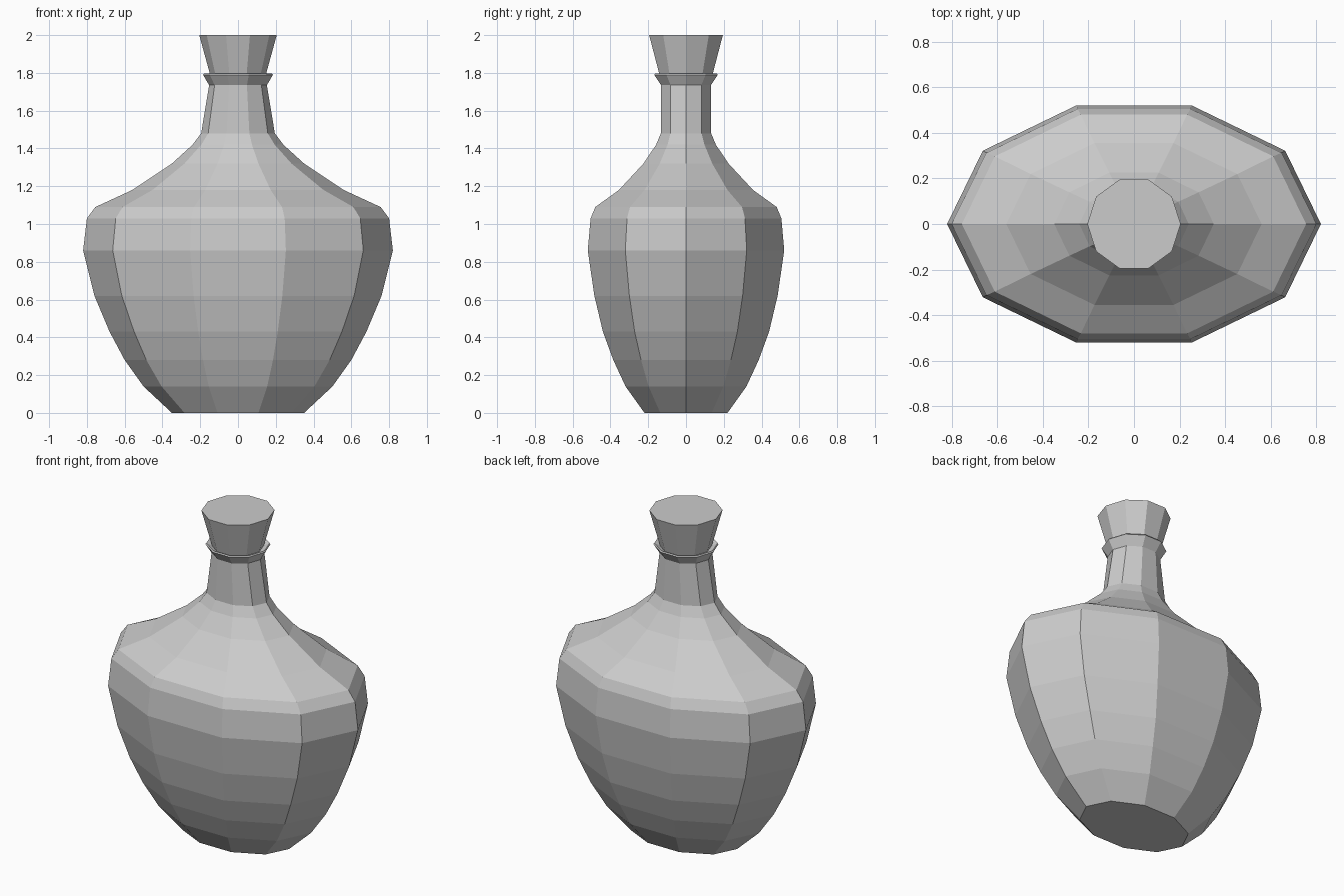
import bpy, bmesh
from math import cos, sin, tau

if "Cube" in bpy.data.objects:
    bpy.data.objects.remove(bpy.data.objects["Cube"])

SIDES = 10
YK = sin(tau / 5)  # widest y of a ten-sided ring relative to its radius


def loft(name, rings):
    """Ten-sided lofted solid from (z, half width x, half depth y) rings."""
    bm = bmesh.new()
    loops = []
    for z, rx, hy in rings:
        loops.append([bm.verts.new((rx * cos(tau * i / SIDES),
                                    hy / YK * sin(tau * i / SIDES), z))
                      for i in range(SIDES)])
    for a, b in zip(loops, loops[1:]):
        for i in range(SIDES):
            j = (i + 1) % SIDES
            bm.faces.new((a[i], a[j], b[j], b[i]))
    bm.faces.new(loops[0][::-1])
    bm.faces.new(loops[-1])
    bmesh.ops.recalc_face_normals(bm, faces=bm.faces)
    mesh = bpy.data.meshes.new(name)
    bm.to_mesh(mesh)
    bm.free()
    obj = bpy.data.objects.new(name, mesh)
    bpy.context.collection.objects.link(obj)
    return obj


# flattened bottle body, shoulder, neck and flared lip
loft("bottle", [
    (0.00, 0.35, 0.22), (0.14, 0.50, 0.32), (0.28, 0.60, 0.385),
    (0.43, 0.68, 0.44), (0.62, 0.76, 0.485), (0.86, 0.82, 0.52),
    (1.03, 0.80, 0.505), (1.09, 0.755, 0.48), (1.18, 0.56, 0.355),
    (1.32, 0.35, 0.225), (1.42, 0.24, 0.158), (1.48, 0.195, 0.133),
    (1.735, 0.153, 0.132), (1.79, 0.185, 0.168), (1.797, 0.18, 0.163),
    (1.78, 0.14, 0.13),
])

# tapered stopper
loft("stopper", [(1.77, 0.142, 0.135), (2.00, 0.205, 0.195)])
